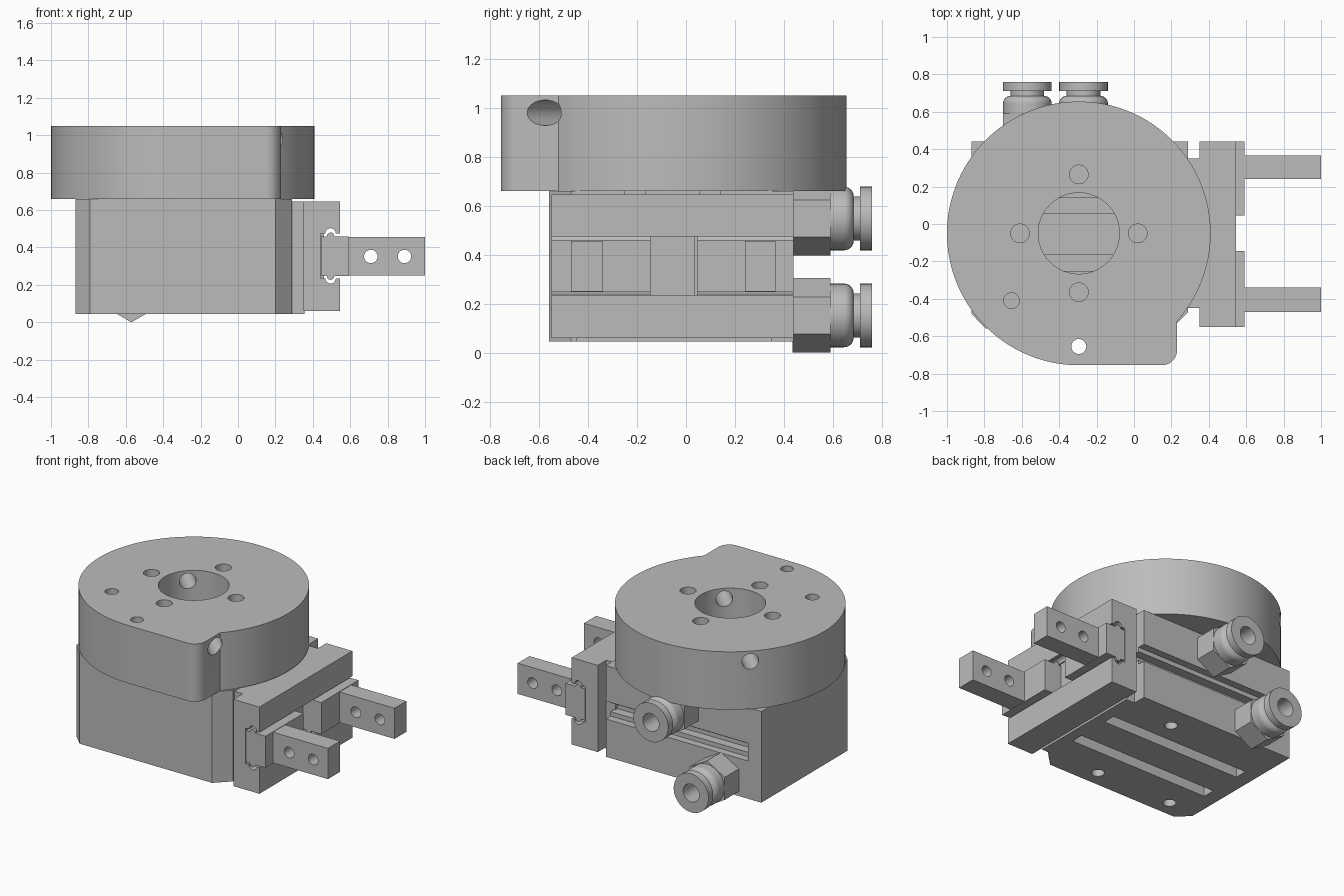
import bpy, bmesh, math
from mathutils import Matrix, Vector

cube = bpy.data.objects.get("Cube")
if cube:
    bpy.data.objects.remove(cube, do_unlink=True)

GREY = (0.5, 0.5, 0.5, 1)
grey = bpy.data.materials.new("light_grey")
grey.use_nodes = True
grey.diffuse_color = GREY
grey.node_tree.nodes["Principled BSDF"].inputs["Base Color"].default_value = GREY


def arc(cx, cy, r, a0=0, a1=360, n=48):
    """Points on an arc; a full circle leaves out the repeated end."""
    count = n if a1 - a0 >= 360 else n + 1
    angles = [math.radians(a0 + (a1 - a0) * i / n) for i in range(count)]
    return [(cx + r * math.cos(a), cy + r * math.sin(a)) for a in angles]


def rect(u0, u1, v0, v1):
    return [(u0, v0), (u1, v0), (u1, v1), (u0, v1)]


def finish(name, bm):
    bmesh.ops.recalc_face_normals(bm, faces=bm.faces)
    mesh = bpy.data.meshes.new(name)
    bm.to_mesh(mesh)
    bm.free()
    mesh.materials.append(grey)
    ob = bpy.data.objects.new(name, mesh)
    bpy.context.collection.objects.link(ob)
    return ob


def prism(name, profile, axis, lo, hi):
    """Extrude a profile along an axis from lo to hi."""
    place = {"x": lambda u, v: (lo, u, v),
             "y": lambda u, v: (u, lo, v),
             "z": lambda u, v: (u, v, lo)}[axis]
    bm = bmesh.new()
    face = bm.faces.new([bm.verts.new(place(u, v)) for u, v in profile])
    new = bmesh.ops.extrude_face_region(bm, geom=[face])["geom"]
    shift = Vector([(hi - lo) * (axis == a) for a in "xyz"])
    bmesh.ops.translate(bm, vec=shift,
                        verts=[g for g in new if isinstance(g, bmesh.types.BMVert)])
    return finish(name, bm)


def lathe(name, profile, x, z, steps=40):
    """Closed (radius, y) profile spun round an axis along y."""
    bm = bmesh.new()
    rings = []
    for i in range(steps):
        a = math.tau * i / steps
        rings.append([bm.verts.new((x + r * math.cos(a), y, z + r * math.sin(a)))
                      for r, y in profile])
    n = len(profile)
    for i in range(steps):
        a, b = rings[i], rings[(i + 1) % steps]
        for j in range(n):
            k = (j + 1) % n
            bm.faces.new((a[j], a[k], b[k], b[j]))
    return finish(name, bm)


def cut(ob, cutters):
    """Subtract the cutters and remove them."""
    for c in cutters:
        c.hide_render = True
        mod = ob.modifiers.new("cut", "BOOLEAN")
        mod.operation = "DIFFERENCE"
        mod.solver = "EXACT"
        mod.object = c
    graph = bpy.context.evaluated_depsgraph_get()
    mesh = bpy.data.meshes.new_from_object(ob.evaluated_get(graph))
    ob.modifiers.clear()
    ob.data = mesh
    for c in cutters:
        bpy.data.objects.remove(c, do_unlink=True)


def hole(u, v, r, axis, lo, hi):
    return prism("hole_cutter", arc(u, v, r, n=28), axis, lo, hi)


def slot(u0, u1, v0, v1, axis, lo, hi):
    return prism("slot_cutter", rect(u0, u1, v0, v1), axis, lo, hi)


parts = []
CX, CY = -0.295, -0.05

# Round flange with a square corner tab
outline = arc(CX, CY, 0.705, -41.8, 270, 96)
outline += arc(0.15, -0.675, 0.08, -90, 0, 10)
flange = prism("mounting_flange", outline, "z", 0.66, 1.05)
cross = hole(0, 0, 0.052, "x", -1, 1)
cross.data.transform(Matrix.Translation((CX, CY, 0.98)) @ Matrix.Rotation(math.radians(-45), 4, "Z"))
cutters = [prism("bore_cutter", arc(CX, CY, 0.217), "z", 0.6, 1.1), cross,
           hole(CX, -0.655, 0.04, "z", 0.6, 1.1),
           hole(-0.655, -0.41, 0.042, "z", 0.85, 1.1)]
for i in range(4):
    a = math.tau * i / 4
    cutters.append(hole(CX + 0.315 * math.cos(a), CY + 0.315 * math.sin(a), 0.05, "z", 0.8, 1.1))
cut(flange, cutters)
parts.append(flange)

# Gripper body with chamfered front corners, grooves above, below and behind
body = prism("gripper_body", [(-0.87, 0.44), (-0.87, -0.48), (-0.79, -0.56), (0.2, -0.56),
                              (0.29, -0.47), (0.29, 0.44)], "z", 0.045, 0.66)
cutters = []
for y0 in (0.055, -0.25):
    cutters.append(slot(-0.77, 0.4, y0, y0 + 0.085, "z", 0.0, 0.12))
    cutters.append(slot(-0.77, 0.4, y0, y0 + 0.085, "z", 0.585, 0.7))
cutters.append(slot(-0.77, 0.4, 0.3, 0.42, "y", 0.39, 0.5))
cutters.append(slot(-0.75, 0.4, 0.33, 0.39, "y", 0.33, 0.395))
for x, y in ((-0.06, 0.28), (-0.09, -0.45), (-0.66, -0.45)):
    cutters.append(hole(x, y, 0.04, "z", 0, 0.2))
cut(body, cutters)
parts.append(body)

# Spacer between body and jaw guide
parts.append(prism("guide_spacer", rect(-0.45, 0.35, 0.045, 0.645), "x", 0.28, 0.355))

# Jaw guide: channel section with ball grooves
guide = prism("jaw_guide", rect(0.35, 0.545, 0.06, 0.645), "y", -0.55, 0.44)
cut(guide, [slot(0.44, 0.6, 0.235, 0.475, "y", -0.6, 0.5),
            hole(0.495, 0.235, 0.028, "y", -0.6, 0.5),
            hole(0.495, 0.475, 0.028, "y", -0.6, 0.5)])
parts.append(guide)
parts.append(prism("guide_centre_stop", rect(-0.15, 0.035, 0.235, 0.475), "x", 0.43, 0.46))

# Two sliding jaws with drilled fingers
for side, y0, y1, f0, f1 in (("right", -0.55, -0.145, -0.47, -0.34),
                             ("left", 0.045, 0.44, 0.24, 0.365)):
    profile = [(0.445, 0.247), (0.475, 0.247)]
    profile += arc(0.495, 0.247, 0.02, 180, 360, 10)[1:-1]
    profile += [(0.515, 0.247), (0.59, 0.247), (0.59, 0.46), (0.515, 0.46)]
    profile += arc(0.495, 0.46, 0.02, 0, 180, 10)[1:-1]
    profile += [(0.475, 0.46), (0.445, 0.46)]
    parts.append(prism(side + "_jaw_slide", profile, "y", y0, y1))
    finger = prism(side + "_jaw_finger", rect(0.585, 1.0, 0.25, 0.457), "y", f0, f1)
    cut(finger, [hole(x, 0.352, 0.036, "y", f0 - 0.1, f1 + 0.1) for x in (0.71, 0.89)])
    parts.append(finger)

# Two air fittings: hexagon base, rounded body, neck and release collar
for label, x, z in (("lower", -0.57, 0.152), ("upper", -0.27, 0.548)):
    parts.append(prism(label + "_fitting_hexagon", arc(x, z, 0.152, 30, 390, 6), "y", 0.435, 0.59))
    profile = [(0.06, 0.585), (0.13, 0.585)]
    profile += arc(0.09, 0.645, 0.04, 0, 90, 8)
    profile = [(r, y) for r, y in profile]
    profile += [(0.09, 0.685), (0.09, 0.71), (0.13, 0.71), (0.13, 0.76), (0.06, 0.76)]
    profile = [p for i, p in enumerate(profile) if i == 0 or math.dist(p, profile[i - 1]) > 0.001]
    parts.append(lathe(label + "_fitting_sleeve", profile, x, z))

# Smooth round walls, keep edges crisp
bpy.ops.object.select_all(action="DESELECT")
for ob in parts:
    ob.select_set(True)
bpy.context.view_layer.objects.active = parts[0]
bpy.ops.object.shade_smooth_by_angle(angle=math.radians(30))
